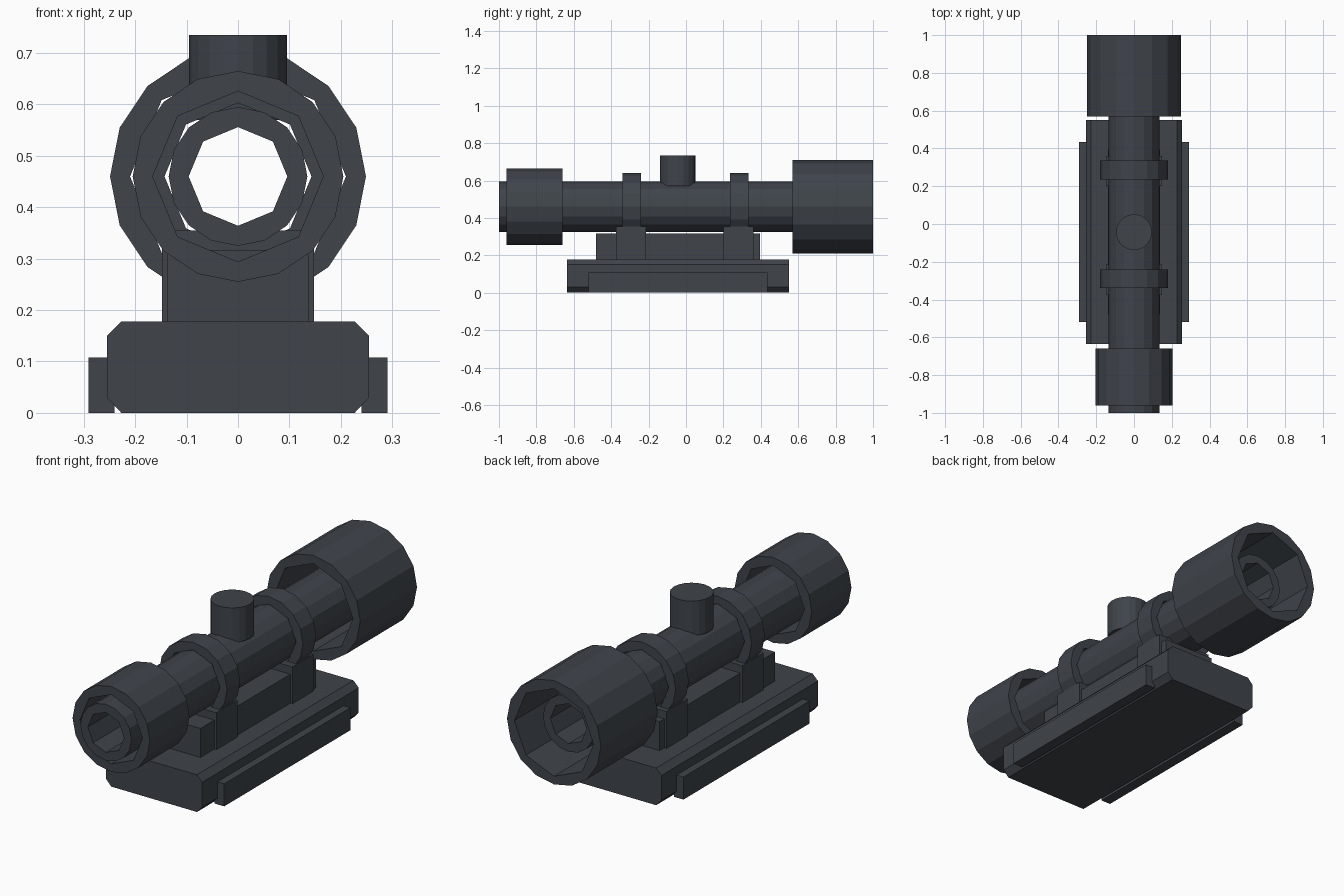
import bpy, bmesh, math

if "Cube" in bpy.data.objects:
    bpy.data.objects.remove(bpy.data.objects["Cube"])

AXIS_Z = 0.46

mat = bpy.data.materials.new("dark_gunmetal")
mat.diffuse_color = (0.05, 0.058, 0.07, 1)
mat.use_nodes = True
mat.node_tree.nodes["Principled BSDF"].inputs["Base Color"].default_value = mat.diffuse_color


def finish(bm, name):
    bmesh.ops.recalc_face_normals(bm, faces=bm.faces)
    me = bpy.data.meshes.new(name)
    bm.to_mesh(me)
    bm.free()
    me.materials.append(mat)
    ob = bpy.data.objects.new(name, me)
    bpy.context.collection.objects.link(ob)
    return ob


def sleeve(name, r_out, r_in, y0, y1):
    """Hollow tube along y: 16-sided outside, 8-sided bore."""
    bm = bmesh.new()

    def loop(r, n, y):
        return [bm.verts.new((r * math.cos(2 * math.pi * i / n), y,
                              AXIS_Z + r * math.sin(2 * math.pi * i / n))) for i in range(n)]

    outs = [loop(r_out, 16, y) for y in (y0, y1)]
    ins = [loop(r_in, 8, y) for y in (y0, y1)]
    for a, b in (outs, ins):
        n = len(a)
        for i in range(n):
            j = (i + 1) % n
            bm.faces.new((a[i], a[j], b[j], b[i]))
    for o, k in zip(outs, ins):
        for i in range(8):
            bm.faces.new((o[2 * i], o[2 * i + 1], o[(2 * i + 2) % 16], k[(i + 1) % 8], k[i]))
    return finish(bm, name)


def prism(name, profile, y0, y1):
    """Extrude an x-z profile along y."""
    bm = bmesh.new()
    f = bm.faces.new([bm.verts.new((x, y0, z)) for x, z in profile])
    ext = bmesh.ops.extrude_face_region(bm, geom=[f])
    verts = [g for g in ext["geom"] if isinstance(g, bmesh.types.BMVert)]
    bmesh.ops.translate(bm, verts=verts, vec=(0, y1 - y0, 0))
    return finish(bm, name)


def box(name, x0, x1, y0, y1, z0, z1):
    return prism(name, [(x0, z0), (x1, z0), (x1, z1), (x0, z1)], y0, y1)


# Optical tube, eyepiece and front hood
sleeve("main_tube", 0.135, 0.096, -1.0, 0.89)
sleeve("eyepiece", 0.205, 0.166, -0.96, -0.66)
sleeve("objective_hood", 0.249, 0.21, 0.57, 1.0)

# Clamp rings with their posts
for label, yr, yp in (("rear", -0.29, -0.295), ("front", 0.285, 0.28)):
    sleeve(label + "_clamp_ring", 0.18, 0.143, yr - 0.05, yr + 0.05)
    box(label + "_clamp_post", -0.148, 0.148, yp - 0.08, yp + 0.08, 0.17, 0.355)

# Adjustment turret
bm = bmesh.new()
bmesh.ops.create_cone(bm, cap_ends=True, segments=20, radius1=0.095, radius2=0.095, depth=0.165)
bmesh.ops.translate(bm, verts=bm.verts, vec=(0, -0.043, 0.6525))
finish(bm, "adjustment_turret")

# Riser and chamfered base
box("riser_block", -0.137, 0.137, -0.48, 0.395, 0.17, 0.317)
half = [(0.227, 0.0), (0.255, 0.03), (0.255, 0.15), (0.227, 0.178)]
prism("base_plate", half + [(-x, z) for x, z in reversed(half)], -0.635, 0.55)

# Side rails
for side, s in (("left", -1), ("right", 1)):
    box(side + "_side_rail", min(s * 0.24, s * 0.291), max(s * 0.24, s * 0.291),
        -0.52, 0.435, 0.0, 0.108)
